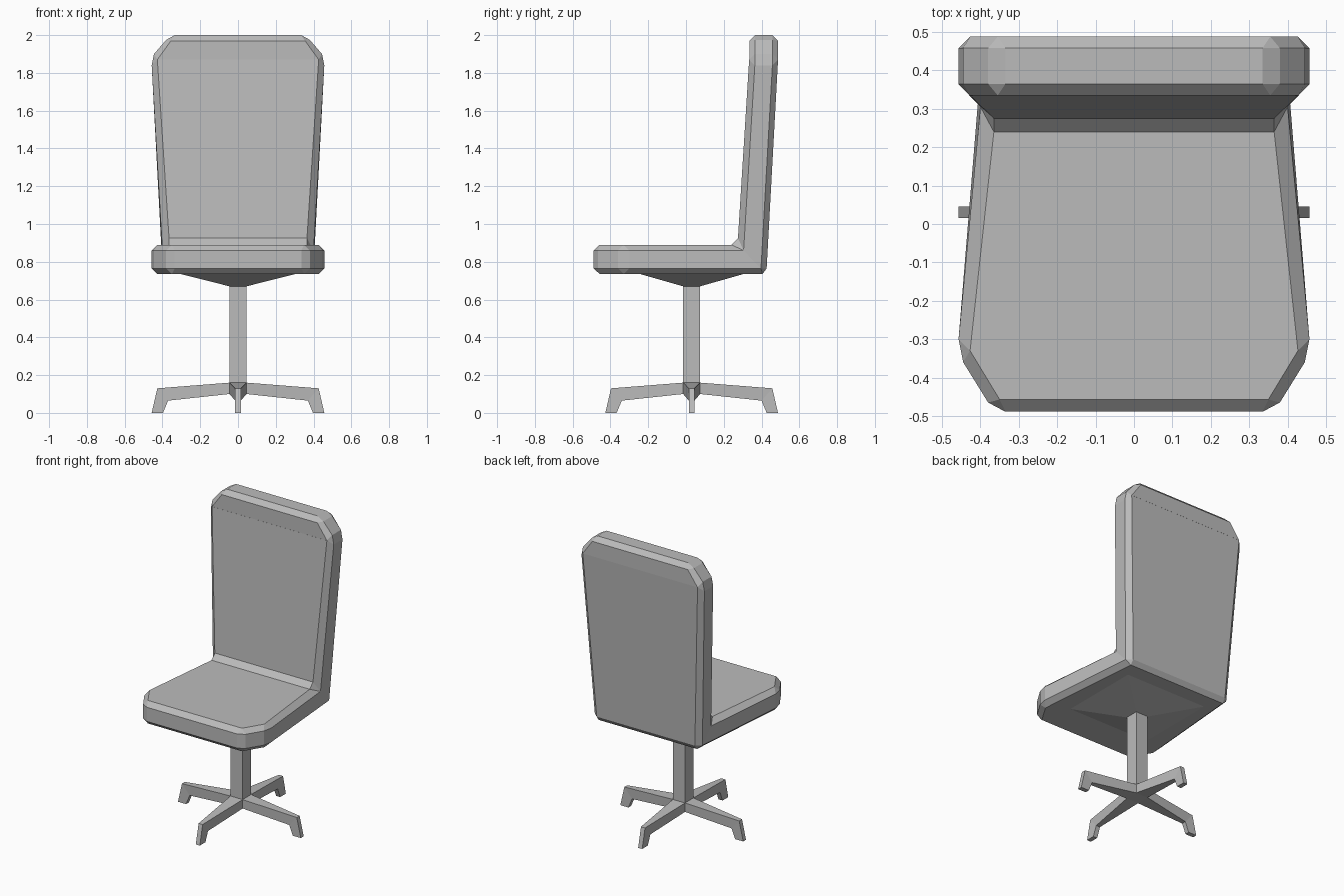
import bpy, bmesh, math
from mathutils import Matrix, Vector

if "Cube" in bpy.data.objects:
    bpy.data.objects.remove(bpy.data.objects["Cube"])

grey = bpy.data.materials.new("grey")
grey.diffuse_color = (0.5, 0.5, 0.5, 1)
grey.use_nodes = True
grey.node_tree.nodes["Principled BSDF"].inputs["Base Color"].default_value = grey.diffuse_color


def finish(name, bm):
    """Weld, clean up and turn a bmesh into a flat-shaded grey object."""
    bmesh.ops.remove_doubles(bm, verts=bm.verts, dist=0.0005)
    bmesh.ops.recalc_face_normals(bm, faces=bm.faces)
    mesh = bpy.data.meshes.new(name)
    bm.to_mesh(mesh)
    bm.free()
    mesh.materials.append(grey)
    obj = bpy.data.objects.new(name, mesh)
    bpy.context.collection.objects.link(obj)
    return obj


def add_face(bm, points):
    """Add a face, skipping points that coincide."""
    pts = []
    for p in points:
        if all((Vector(p) - q).length > 0.0005 for q in pts):
            pts.append(Vector(p))
    if len(pts) > 2:
        bm.faces.new([bm.verts.new(p) for p in pts])


def loft(bm, rings, caps=True):
    n = len(rings[0])
    for a, b in zip(rings, rings[1:]):
        for i in range(n):
            j = (i + 1) % n
            add_face(bm, (a[i], a[j], b[j], b[i]))
    if caps:
        add_face(bm, rings[0])
        add_face(bm, rings[-1])


def ring(flat, band, inner, band_in, band_out, outer):
    """Chamfered section: half widths of flat and side band, then (y, z) pairs."""
    half = [(flat, *inner), (band, *band_in), (band, *band_out), (flat, *outer)]
    return half + [(-x, y, z) for x, y, z in reversed(half)]


def seat_ring(flat, flat_y, band, band_y):
    return ring(flat, band, (flat_y, 0.89), (band_y, 0.86),
                (band_y, 0.765), (flat_y, 0.735))


def back_ring(flat, flat_z, band, band_z):
    lean = min(0, (band_z - 1.85) * 0.063)
    return ring(flat, band, (0.335 + lean, flat_z), (0.365 + lean, band_z),
                (0.458 + lean, band_z), (0.488 + lean, flat_z))


# Padded seat and backrest, one continuous chamfered shell
cushion = bmesh.new()
corner_in, corner_out = (0.305, 0.86), (0.397, 0.765)
loft(cushion, [
    # front edge of the seat: flat cap, then the cut corners
    ring(0.335, 0.335, (-0.489, 0.86), (-0.489, 0.86),
         (-0.489, 0.765), (-0.489, 0.765)),
    seat_ring(0.35, -0.457, 0.335, -0.489),
    seat_ring(0.35, -0.457, 0.38, -0.465),
    seat_ring(0.427, -0.33, 0.445, -0.36),
    seat_ring(0.427, -0.33, 0.457, -0.30),
    # bend between seat and backrest
    ring(0.365, 0.40, (0.24, 0.89), corner_in, corner_out, (0.405, 0.735)),
    ring(0.365, 0.40, (0.275, 0.925), corner_in, corner_out, (0.427, 0.765)),
    # top of the backrest
    back_ring(0.427, 1.87, 0.457, 1.84),
    back_ring(0.427, 1.87, 0.445, 1.90),
    back_ring(0.355, 1.97, 0.38, 1.975),
    back_ring(0.355, 1.97, 0.335, 2.0),
    ring(0.335, 0.335, (0.365, 2.0), (0.365, 2.0),
         (0.458, 2.0), (0.458, 2.0)),
])
finish("seat_and_backrest", cushion)

CENTRE_Y = 0.03


def rect(hx, hy, z):
    return [(sx * hx, CENTRE_Y + sy * hy, z)
            for sx, sy in ((-1, -1), (1, -1), (1, 1), (-1, 1))]


# Square post flaring into the plate under the seat
post = bmesh.new()
loft(post, [rect(0.045, 0.045, 0.10), rect(0.045, 0.045, 0.67),
            rect(0.31, 0.28, 0.737)])
finish("post_and_seat_support", post)

# Four tapered legs with turned-down feet: (radius, z) top and bottom
leg_sections = [(0.045, (0.045, 0.16), (0.045, 0.10)),
                (0.015, (0.427, 0.13), (0.37, 0.065)),
                (0.015, (0.457, 0.0), (0.397, 0.0))]
for k, name in enumerate(("right_leg", "back_leg", "left_leg", "front_leg")):
    leg = bmesh.new()
    loft(leg, [[(t[0], -w, t[1]), (t[0], w, t[1]), (b[0], w, b[1]), (b[0], -w, b[1])]
               for w, t, b in leg_sections])
    leg.transform(Matrix.Translation((0, CENTRE_Y, 0))
                  @ Matrix.Rotation(k * math.pi / 2, 4, 'Z'))
    finish(name, leg)
